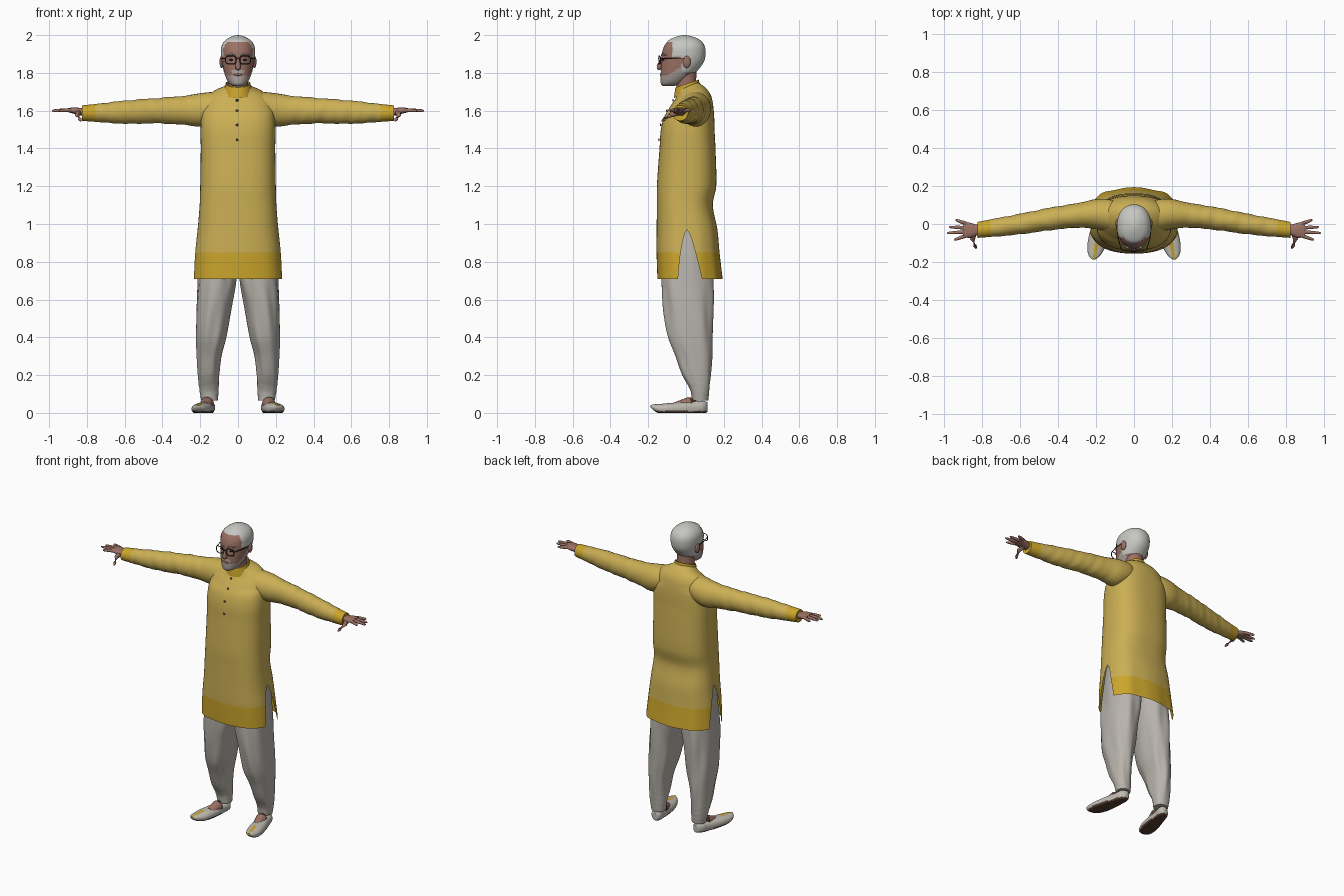
import bpy, bmesh, math
from mathutils import Vector

cube = bpy.data.objects.get("Cube")
if cube:
    bpy.data.objects.remove(cube, do_unlink=True)


def material(name, r, g, b):
    m = bpy.data.materials.new(name)
    m.use_nodes = True
    m.diffuse_color = (r, g, b, 1)
    bsdf = next(n for n in m.node_tree.nodes if n.type == 'BSDF_PRINCIPLED')
    bsdf.inputs["Base Color"].default_value = (r, g, b, 1)
    bsdf.inputs["Roughness"].default_value = 0.8
    return m


YELLOW = material("yellow cloth", 0.60, 0.43, 0.09)
GOLD = material("golden trim", 0.60, 0.38, 0.025)
LINEN = material("pale linen", 0.48, 0.45, 0.41)
SKIN = material("skin", 0.33, 0.165, 0.125)
HAIR = material("white hair", 0.57, 0.57, 0.54)
BEARD = material("grey beard", 0.40, 0.35, 0.32)
SHOE = material("cream leather", 0.52, 0.50, 0.45)
SOLE = material("brown sole", 0.09, 0.045, 0.03)
DARK = material("dark frame", 0.04, 0.02, 0.02)


def finish(name, bm, mats, rule=None):
    """Turn a bmesh into a smooth object, colouring faces by a rule."""
    bmesh.ops.remove_doubles(bm, verts=bm.verts, dist=0.0002)
    bmesh.ops.recalc_face_normals(bm, faces=bm.faces)
    for f in bm.faces:
        f.smooth = True
        if rule:
            f.material_index = rule(f.calc_center_median())
    me = bpy.data.meshes.new(name)
    bm.to_mesh(me)
    bm.free()
    for m in mats:
        me.materials.append(m)
    me.set_sharp_from_angle(angle=math.radians(55))
    ob = bpy.data.objects.new(name, me)
    bpy.context.scene.collection.objects.link(ob)
    return ob


def add_rows(bm, rows, closed=True, caps=True):
    """Bridge consecutive rows of points with quads."""
    grid = [[bm.verts.new(p) for p in row] for row in rows]
    n = len(grid[0])
    for lo, hi in zip(grid, grid[1:]):
        for j in range(n if closed else n - 1):
            k = (j + 1) % n
            bm.faces.new((lo[j], lo[k], hi[k], hi[j]))
    if caps and closed:
        bm.faces.new(grid[0][::-1])
        bm.faces.new(grid[-1])


def skin_rows(name, rows, mats, rule=None, closed=True, caps=True):
    bm = bmesh.new()
    add_rows(bm, rows, closed, caps)
    return finish(name, bm, mats, rule)


def resample(keys, step):
    """Smooth curve through keyed sections; the first item is the position."""
    def slope(i):
        a, b = keys[max(i - 1, 0)], keys[min(i + 1, len(keys) - 1)]
        return [(q - p) / (b[0] - a[0]) for p, q in zip(a, b)]
    out = [keys[0]]
    for i in range(len(keys) - 1):
        a, b, ma, mb = keys[i], keys[i + 1], slope(i), slope(i + 1)
        d = b[0] - a[0]
        n = max(1, math.ceil(d / step - 0.01))
        for s in range(1, n + 1):
            u = s / n
            h = 3 * u * u - 2 * u ** 3
            p, q = d * (u ** 3 - 2 * u * u + u), d * (u ** 3 - u * u)
            out.append([x + (y - x) * h + v * p + w * q for x, y, v, w in zip(a, b, ma, mb)])
    return out


def oval(a, r1, r2, power=2.0):
    def soft(v):
        return math.copysign(abs(v) ** (2 / power), v)
    return r1 * soft(math.cos(a)), r2 * soft(math.sin(a))


def ring(n):
    return [2 * math.pi * j / n for j in range(n)]


def tube(name, pts, radii, mat, n=10, cyclic=False):
    """Round tube through points with a radius at each."""
    pts = [Vector(p) for p in pts]
    rows = []
    for i, p in enumerate(pts):
        if cyclic:
            d = pts[(i + 1) % len(pts)] - pts[i - 1]
        else:
            d = pts[min(i + 1, len(pts) - 1)] - pts[max(i - 1, 0)]
        d.normalize()
        ref = Vector((0, 1, 0)) if abs(d.y) < 0.8 else Vector((0, 0, 1))
        u = d.cross(ref).normalized()
        v = d.cross(u)
        rows.append([p + radii[i] * (u * math.cos(a) + v * math.sin(a)) for a in ring(n)])
    if cyclic:
        rows.append(rows[0])
    return skin_rows(name, rows, [mat], caps=not cyclic)


def blob(name, loc, size, mat):
    bm = bmesh.new()
    bmesh.ops.create_uvsphere(bm, u_segments=16, v_segments=10, radius=1)
    for v in bm.verts:
        v.co = Vector(loc) + Vector([c * s for c, s in zip(v.co, size)])
    return finish(name, bm, [mat])


# Tunic body: height, depth centre, half width, half depth
TORSO = [(0.71, 0.02, 0.24, 0.17), (0.85, 0.01, 0.228, 0.165), (0.97, 0.005, 0.214, 0.16),
         (1.1, -0.006, 0.203, 0.148), (1.2, 0.003, 0.2, 0.157), (1.4, 0.008, 0.197, 0.148),
         (1.5, 0.009, 0.198, 0.142), (1.58, 0.018, 0.192, 0.13), (1.65, 0.028, 0.172, 0.106),
         (1.69, 0.028, 0.135, 0.078), (1.715, 0.018, 0.085, 0.063), (1.73, 0.01, 0.066, 0.058)]
SECTIONS = resample(TORSO, 0.02)


def lean(p):
    """Tip the neckline so the back sits higher than the front."""
    w = min(max((p.z - 1.56) / 0.14, 0), 1)
    p.z += 0.33 * (p.y - 0.01) * w
    return p


def torso_point(sec, a):
    z, cy, rx, ry = sec
    x, y = oval(a, rx, ry, 2.6 if z < 1.6 else 2.2)
    low = max(0, (1.1 - z) / 0.4)
    y += 0.004 * low * math.sin(9 * a) * (1 if y > 0 else 0.3)
    return lean(Vector((x, cy + y, z)))


# The front and back panels part below the slit tops
body = bmesh.new()
for start in (0, math.pi):
    panel = []
    for sec in SECTIONS:
        gap = 0.27 * max(0, (0.97 - sec[0]) / 0.26) ** 0.8
        panel.append([torso_point(sec, start + gap + (math.pi - 2 * gap) * j / 36) for j in range(37)])
    add_rows(body, panel, closed=False)
finish("tunic_body", body, [YELLOW, GOLD], lambda c: int(c.z < 0.85))

# Standing collar
collar = [[lean(Vector((x, y + 0.006, z))) for x, y in (oval(a, r, r * 0.94) for a in ring(36))]
          for z, r in ((1.69, 0.074), (1.715, 0.071), (1.745, 0.066), (1.745, 0.06), (1.71, 0.06))]
skin_rows("collar", collar, [GOLD], caps=False)

# Placket with buttons
front = [torso_point(s, -math.pi / 2) for s in SECTIONS if 1.37 < s[0] < 1.705]
skin_rows("placket", [[p + Vector((x, -0.003, 0)) for x in (-0.017, -0.005, 0.007)] for p in front],
          [YELLOW], closed=False)
for z in (1.445, 1.525, 1.6, 1.655):
    p = min(front, key=lambda q: abs(q.z - z))
    blob("button", (-0.005, p.y - 0.005, z), (0.007, 0.004, 0.007), SOLE)

# Sleeve: reach, depth centre, height centre, half depth, half height
SLEEVE = [(0.04, 0.035, 1.635, 0.055, 0.065), (0.12, 0.045, 1.618, 0.082, 0.082),
          (0.2, 0.052, 1.604, 0.079, 0.088), (0.28, 0.047, 1.602, 0.066, 0.077),
          (0.42, 0.03, 1.6, 0.06, 0.067), (0.6, 0.0, 1.592, 0.054, 0.061),
          (0.755, -0.022, 1.588, 0.046, 0.047), (0.825, -0.031, 1.587, 0.042, 0.041)]
# Trouser leg: height, side centre, depth centre, half width, half depth
LEG = [(0.065, 0.15, 0.075, 0.044, 0.043), (0.12, 0.153, 0.073, 0.051, 0.05),
       (0.2, 0.155, 0.055, 0.057, 0.075), (0.3, 0.152, 0.04, 0.065, 0.097),
       (0.4, 0.142, 0.022, 0.08, 0.118), (0.55, 0.129, 0.013, 0.091, 0.132),
       (0.7, 0.111, 0.01, 0.102, 0.138), (0.85, 0.1, 0.01, 0.102, 0.13), (0.98, 0.09, 0.01, 0.1, 0.115)]
# Shoe: length, height centre, half width, half height
FOOT = [(-0.188, 0.036, 0.006, 0.005), (-0.172, 0.029, 0.026, 0.016), (-0.14, 0.022, 0.042, 0.025),
        (-0.09, 0.02, 0.05, 0.032), (-0.02, 0.021, 0.047, 0.036), (0.05, 0.025, 0.039, 0.036),
        (0.095, 0.03, 0.034, 0.034), (0.115, 0.03, 0.015, 0.025)]
FINGERS = [("little", 0.0, 0.022, 0.94), ("ring", -0.02, -0.016, 0.975),
           ("middle", -0.041, -0.048, 0.985), ("index", -0.06, -0.084, 0.948)]

for side, s in (("left", 1), ("right", -1)):
    # Sleeve with soft creases
    rows = []
    for x, cy, cz, ry, rz in resample(SLEEVE, 0.012):
        w = 0.035 * min(max((x - 0.22) / 0.15, 0), 1) * (x < 0.75)
        row = []
        for a in ring(28):
            k = 1 + w * math.sin(70 * x + 2 * a) * math.sin(23 * x + 1.5 + math.cos(a))
            y, z = oval(a, ry * k, rz * k)
            row.append((s * x, cy + y, cz + z))
        rows.append(row)
    skin_rows(side + "_sleeve", rows, [YELLOW, GOLD], lambda c: int(abs(c.x) > 0.755))

    # Hand
    palm = resample([(0.79, -0.03, 1.59, 0.026, 0.022), (0.83, -0.032, 1.594, 0.029, 0.02),
                     (0.865, -0.033, 1.6, 0.04, 0.017), (0.9, -0.03, 1.603, 0.038, 0.011)], 0.01)
    rows = [[(s * x, cy + y, cz + z) for y, z in (oval(a, ry, rz, 2.4) for a in ring(20))]
            for x, cy, cz, ry, rz in palm]
    skin_rows(side + "_palm", rows, [SKIN])
    for label, y0, y1, x1 in FINGERS:
        pts = [Vector((s * 0.88, y0, 1.603)).lerp(Vector((s * x1, y1, 1.6)), t) for t in (0, 0.5, 0.9, 1)]
        tube(f"{side}_{label}_finger", pts, (0.0105, 0.0095, 0.007, 0.003), SKIN)
    tube(side + "_thumb", [(s * 0.845, -0.045, 1.592), (s * 0.85, -0.08, 1.577),
                           (s * 0.838, -0.115, 1.555), (s * 0.832, -0.128, 1.545)],
         (0.017, 0.013, 0.01, 0.004), SKIN)

    # Draped trouser leg with slanting folds
    rows = []
    for z, cx, cy, rx, ry in resample(LEG, 0.015):
        w = 0.04 * min((z - 0.06) / 0.15, 1) * min(1, max(0, (1.05 - z) / 0.4))
        row = []
        for a in ring(56):
            k = 1 + w * math.sin(7 * a + 9 * z) * (0.6 + 0.4 * math.sin(3 * a - 14 * z))
            k += 0.02 * max(0, 1 - abs(z - 0.14) / 0.1) * math.sin(180 * z + 2 * a)
            x, y = oval(a, rx * k, ry * k, 2.2)
            row.append((s * (cx + x), cy + y, z))
        rows.append(row)
    skin_rows(side + "_trouser_leg", rows, [LINEN])

    # Ankle and instep
    tube(side + "_ankle", [(s * 0.15, 0.075, 0.14), (s * 0.152, 0.065, 0.085),
                           (s * 0.162, 0.025, 0.052), (s * 0.175, -0.05, 0.03)],
         (0.033, 0.034, 0.035, 0.028), SKIN, 18)

    # Slipper with a flat sole, toed outward
    rows = []
    for y, cz, rx, rz in resample(FOOT, 0.01):
        row = []
        for a in ring(32):
            x, z = oval(a, rx, rz, 2.3)
            row.append((s * (0.175 - 0.2 * y + x), y, max(cz + z, 0)))
        rows.append(row)

    def shoe_colour(c, s=s):
        if c.z < 0.01:
            return 1
        return 2 if c.y < -0.09 and c.z > 0.03 and abs(s * c.x - 0.175 + 0.2 * c.y) < 0.007 else 0
    skin_rows(side + "_shoe", rows, [SHOE, SOLE, GOLD], shoe_colour)

    # Ear, eye, brow and spectacles
    blob(side + "_ear", (s * 0.087, 0.004, 1.858), (0.011, 0.021, 0.032), SKIN)
    blob(side + "_eye", (s * 0.035, -0.122, 1.869), (0.012, 0.006, 0.005), DARK)
    tube(side + "_brow", [(s * 0.014, -0.13, 1.893), (s * 0.036, -0.125, 1.9), (s * 0.06, -0.102, 1.893)],
         (0.003, 0.005, 0.003), BEARD)
    rim = []
    for a in ring(20):
        x, z = oval(a, 0.028, 0.022, 3)
        rim.append((s * (0.038 + x), -0.142 + 0.25 * max(0, x), 1.868 + z))
    tube(side + "_rim", rim, [0.0028] * len(rim), DARK, 6, True)
    tube(side + "_temple", [(s * 0.066, -0.135, 1.877), (s * 0.084, -0.075, 1.877), (s * 0.091, 0.0, 1.878)],
         [0.0025] * 3, DARK, 6)

tube("spectacle_bridge", [(-0.011, -0.143, 1.873), (0, -0.146, 1.876), (0.011, -0.143, 1.873)],
     [0.0025] * 3, DARK, 6)

# Head: height, depth centre, half width, half depth
HEAD = [(1.73, -0.095, 0.022, 0.028), (1.742, -0.078, 0.044, 0.055), (1.78, -0.054, 0.066, 0.08),
        (1.82, -0.034, 0.077, 0.099), (1.86, -0.019, 0.084, 0.111), (1.9, -0.014, 0.088, 0.114),
        (1.94, -0.01, 0.085, 0.106), (1.97, -0.008, 0.068, 0.085), (1.988, -0.007, 0.043, 0.054),
        (1.997, -0.007, 0.02, 0.025), (2.0, -0.007, 0.002, 0.003)]


def head_colour(c):
    if c.z > 1.966 or (c.z > 1.885 and c.y > -0.072) or (c.z > 1.8 and c.y > -0.022):
        return 1
    jaw = 1.783 + 0.7 * max(0, c.y + 0.1)
    moustache = abs(c.x) < 0.032 and 1.798 < c.z < 1.813 and c.y < -0.1
    return 2 if moustache or (c.z < jaw and c.y < 0) else 0


rows = []
for z, cy, rx, ry in resample(HEAD, 0.006):
    row = []
    for a in ring(72):
        x, y = oval(a, rx, ry, 2.15)
        p = Vector((x, cy + y, z))
        k = 1.03 if head_colour(p) == 1 and z < 1.985 else 1
        row.append((x * k, cy + y * k, z))
    rows.append(row)
skin_rows("head", rows, [SKIN, HAIR, BEARD], head_colour)

# Neck, nose and lips
tube("neck", [(0, 0.015, 1.66), (0, 0.0, 1.75), (0, 0.0, 1.84)], (0.056, 0.054, 0.056), SKIN, 28)
tube("nose", [(0, -0.122, 1.885), (0, -0.132, 1.86), (0, -0.141, 1.836), (0, -0.14, 1.823), (0, -0.133, 1.818)],
     (0.007, 0.01, 0.015, 0.013, 0.006), SKIN, 14)
blob("lips", (0, -0.132, 1.79), (0.02, 0.006, 0.006), SKIN)
